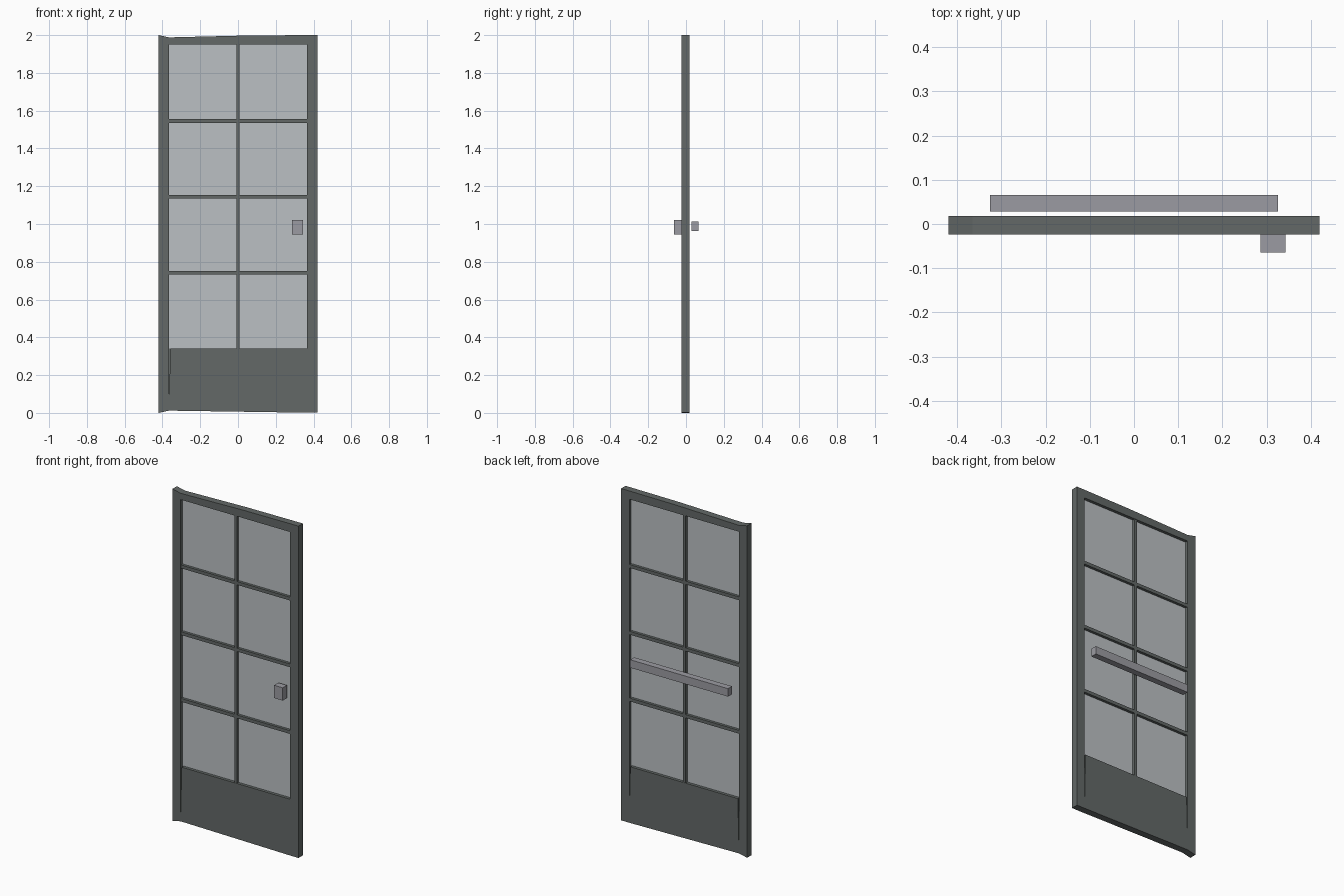
import bpy, bmesh

cube = bpy.data.objects.get("Cube")
if cube:
    bpy.data.objects.remove(cube, do_unlink=True)


def material(name, colour):
    m = bpy.data.materials.new(name)
    m.use_nodes = True
    m.diffuse_color = (*colour, 1)
    m.node_tree.nodes["Principled BSDF"].inputs["Base Color"].default_value = (*colour, 1)
    return m


FRAME = material("dark grey frame", (0.125, 0.14, 0.136))
GLASS = material("pale grey glass", (0.50, 0.53, 0.55))
METAL = material("grey metal", (0.33, 0.33, 0.36))


def slab(name, outline, y0, y1, mat):
    """Extrude an (x, z) outline from y0 to y1."""
    bm = bmesh.new()
    face = bm.faces.new([bm.verts.new((x, y0, z)) for x, z in outline])
    out = bmesh.ops.extrude_face_region(bm, geom=[face])
    verts = [v for v in out["geom"] if isinstance(v, bmesh.types.BMVert)]
    bmesh.ops.translate(bm, verts=verts, vec=(0, y1 - y0, 0))
    bmesh.ops.recalc_face_normals(bm, faces=bm.faces)
    mesh = bpy.data.meshes.new(name)
    bm.to_mesh(mesh)
    bm.free()
    mesh.materials.append(mat)
    obj = bpy.data.objects.new(name, mesh)
    bpy.context.collection.objects.link(obj)
    return obj


def box(name, x0, x1, z0, z1, y0, y1, mat):
    return slab(name, [(x0, z0), (x1, z0), (x1, z1), (x0, z1)], y0, y1, mat)


FRONT, BACK, MID = -0.024, 0.018, -0.003
EDGE, INNER = 0.42, 0.365
SILL, HEAD = 0.34, 1.95

# Stiles: the hinge side has slanted ends
slab("hinge_stile", [(-EDGE, 0), (-INNER, 0.012), (-INNER, 1.988), (-EDGE, 2)], FRONT, BACK, FRAME)
box("lock_stile", INNER, EDGE, 0.001, 2, FRONT, BACK, FRAME)

# Top rail, slightly out of square
slab("top_rail", [(-INNER, HEAD), (INNER, HEAD), (INNER, 2), (0.05, 1.998), (-INNER, 1.988)],
     FRONT, BACK, FRAME)

# Kick panel in two leaves, with tapering slits beside the stiles
LEFT_SLIT = [(-INNER + 0.007, SILL), (-INNER, 0.06), (-INNER, 0.012)]
slab("kick_panel_front", LEFT_SLIT + [(INNER, 0.001), (INNER, SILL)], FRONT, MID, FRAME)
slab("kick_panel_back", LEFT_SLIT + [(INNER, 0.001), (INNER, 0.06), (INNER - 0.007, SILL)],
     MID, BACK, FRAME)
box("kick_panel_core", -INNER, INNER, 0.03, SILL, MID - 0.004, MID + 0.004, FRAME)

# Glass and glazing bars
box("glass", -INNER, INNER, SILL, HEAD, MID - 0.003, MID + 0.003, GLASS)
box("vertical_glazing_bar", -0.009, 0.009, SILL, HEAD, FRONT + 0.002, BACK - 0.002, FRAME)
for i in range(3):
    z = 0.742 + i * 0.402
    box(f"horizontal_glazing_bar_{i + 1}", -INNER, INNER, z - 0.01, z + 0.01,
        FRONT + 0.002, BACK - 0.002, FRAME)

# Lock block on the front, push bar on the back
box("lock_block", 0.286, 0.343, 0.944, 1.021, -0.064, FRONT, METAL)
box("push_bar", -0.326, 0.326, 0.964, 1.012, 0.028, 0.066, METAL)
